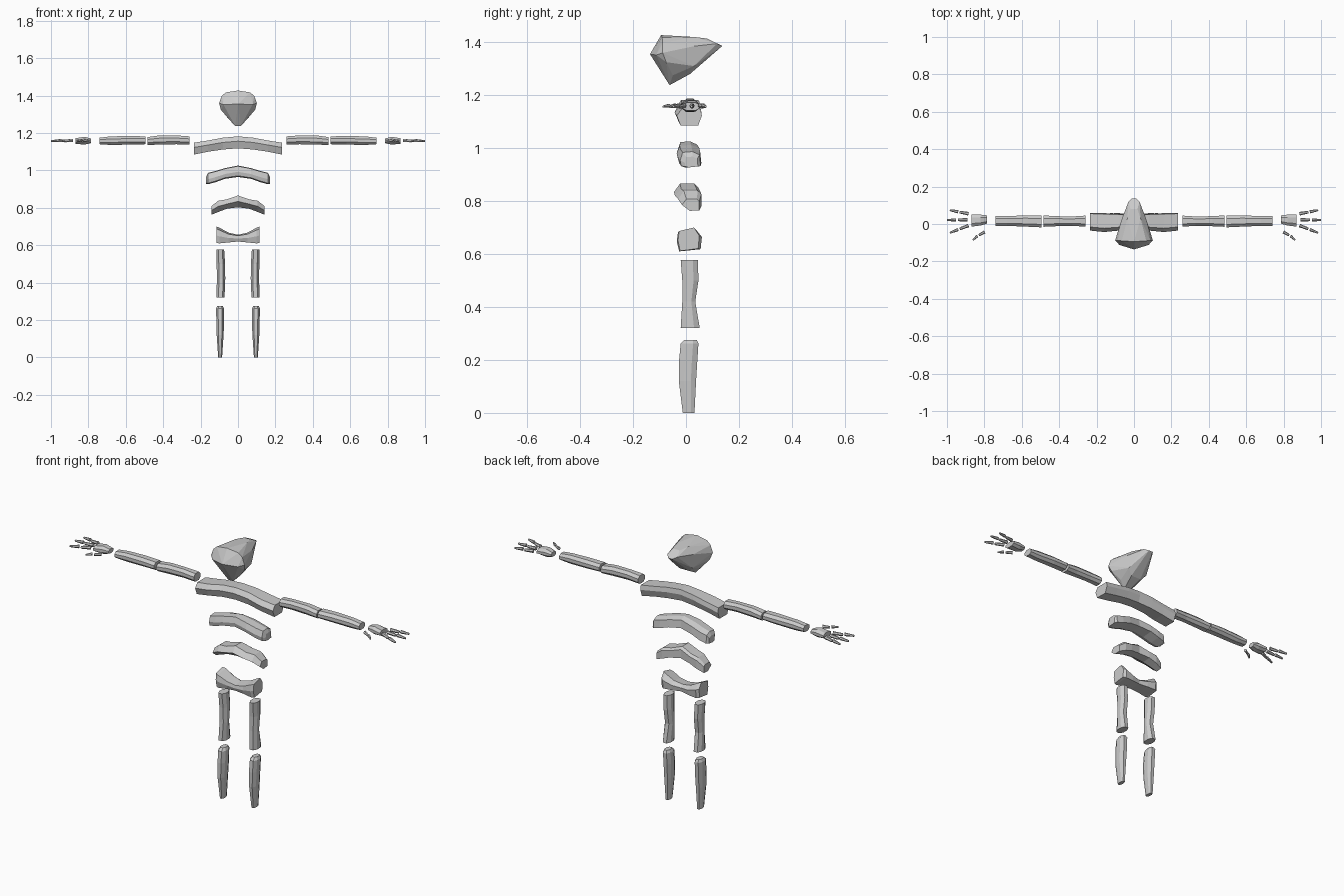
import bpy, bmesh
from mathutils import Vector

bone = bpy.data.materials.new("light grey")
bone.diffuse_color = (0.6, 0.6, 0.6, 1)


def finish(bm, name):
    bmesh.ops.recalc_face_normals(bm, faces=bm.faces)
    me = bpy.data.meshes.new(name)
    bm.to_mesh(me)
    bm.free()
    me.materials.append(bone)
    ob = bpy.data.objects.new(name, me)
    bpy.context.collection.objects.link(ob)
    return ob


def loft(name, rings):
    """Skin a list of rings and cap both ends."""
    bm = bmesh.new()
    vs = [[bm.verts.new(p) for p in r] for r in rings]
    n = len(vs[0])
    for a, b in zip(vs, vs[1:]):
        for i in range(n):
            j = (i + 1) % n
            bm.faces.new((a[i], a[j], b[j], b[i]))
    bm.faces.new(vs[0])
    bm.faces.new(vs[-1])
    return finish(bm, name)


def rib(name, stations, section):
    """Arched bar along x; half stations (x, bottom, top, front, back) are mirrored."""
    full = [(-s[0],) + s[1:] for s in reversed(stations) if s[0] > 0] + stations
    loft(name, [[(x, f + (b - f) * u, lo + (hi - lo) * v) for u, v in section]
                for x, lo, hi, f, b in full])


HEX = [(0, .3), (0, .7), (.25, 1), (.75, 1), (1, .7), (1, .3), (.75, 0), (.25, 0)]


def limb(name, axis, stations):
    """Both left and right limb; stations (t, u0, u1, v0, v1) along x or z."""
    for side, s in (("left", 1), ("right", -1)):
        rings = []
        for t, u0, u1, v0, v1 in stations:
            pts = [(u0 + (u1 - u0) * u, v0 + (v1 - v0) * v) for u, v in HEX]
            rings.append([(s * t, u, v) if axis == "x" else (s * u, v, t) for u, v in pts])
        loft(side + "_" + name, rings)


def knuckle(name, a, b, w0, w1):
    """Small six-sided finger bone from a to b (x, y), on both hands."""
    for side, s in (("left", 1), ("right", -1)):
        a3, b3 = Vector((a[0], a[1], 1.16)), Vector((b[0], b[1], 1.157))
        d = (b3 - a3).normalized()
        n = Vector((-d.y, d.x, 0))
        rings = []
        for t, w in ((0, w0), (.3, w0 * .85), (.75, w1), (1, w1 * .8)):
            c = a3.lerp(b3, t)
            ring = [c + n * w * u + Vector((0, 0, w * v)) for u, v in
                    ((-1, 0), (-.5, .9), (.5, .9), (1, 0), (.5, -.9), (-.5, -.9))]
            rings.append([(s * p.x, p.y, p.z) for p in ring])
        loft(side + "_" + name, rings)


# Head: faceted skull tapering to the back
half = [(0, -.094, 1.427), (.065, -.09, 1.417), (.087, -.088, 1.398), (.101, -.088, 1.36),
        (.078, -.112, 1.352), (0, -.136, 1.355), (.092, -.075, 1.325), (.015, -.062, 1.238),
        (.05, -.05, 1.275), (.06, .03, 1.31), (.03, .015, 1.28), (.064, .03, 1.385),
        (.035, .03, 1.42), (.018, .08, 1.414), (.03, .118, 1.395), (.012, .137, 1.386)]
bm = bmesh.new()
for x, y, z in half:
    for s in ((1, -1) if x else (1,)):
        bm.verts.new((s * x, y, z))
res = bmesh.ops.convex_hull(bm, input=bm.verts)
bmesh.ops.delete(bm, geom=list({g for g in res["geom_interior"] if isinstance(g, bmesh.types.BMVert)}),
                 context="VERTS")
bmesh.ops.dissolve_limit(bm, angle_limit=.09, verts=bm.verts, edges=bm.edges)
finish(bm, "head")

# Torso bars, from shoulders to pelvis
rib("shoulder_bar", [(0, 1.118, 1.182, -.035, .05), (.08, 1.112, 1.175, -.035, .055),
                     (.16, 1.1, 1.16, -.043, .058), (.235, 1.085, 1.148, -.035, .06)],
    [(0, .6), (.2, 1), (.95, 1), (1, .6), (.85, 0), (.15, 0)])
rib("upper_rib", [(0, .965, 1.026, -.03, .045), (.07, .955, 1.012, -.035, .055),
                  (.12, .937, .997, -.03, .058), (.16, .926, .987, -.022, .055),
                  (.17, .927, .968, -.005, .045)],
    [(0, .45), (.12, .95), (.6, 1), (.95, .8), (1, .1), (.3, 0), (.05, .1)])
rib("lower_rib", [(0, .803, .866, -.045, .045), (.06, .795, .845, -.042, .055),
                  (.105, .778, .838, -.03, .058), (.143, .763, .808, -.015, .05)],
    [(0, .5), (.25, 1), (.85, 1), (1, .8), (1, .05), (.45, 0)])
rib("pelvis", [(0, .62, .656, -.03, .045), (.05, .615, .667, -.03, .055),
               (.1, .61, .694, -.035, .06), (.114, .612, .7, -.03, .05)],
    [(0, .45), (.05, .85), (.75, 1), (1, .65), (.95, .1), (.1, 0)])

# Legs
limb("thigh", "z", [(.32, .072, .115, -.02, .052), (.42, .068, .113, -.014, .035),
                    (.5, .069, .114, -.014, .047), (.578, .074, .115, -.02, .045)])
limb("shin", "z", [(0, .085, .106, -.012, .032), (.12, .077, .114, -.027, .038),
                   (.2, .074, .116, -.026, .043), (.262, .075, .117, -.02, .047),
                   (.276, .082, .11, -.005, .04)])

# Arms
limb("upper_arm", "x", [(.258, -.014, .045, 1.138, 1.182), (.33, -.01, .04, 1.14, 1.187),
                        (.42, -.012, .042, 1.138, 1.187), (.485, -.015, .046, 1.136, 1.178)])
limb("forearm", "x", [(.495, -.018, .045, 1.14, 1.182), (.58, -.014, .046, 1.138, 1.184),
                      (.68, -.01, .042, 1.136, 1.182), (.74, -.012, .042, 1.14, 1.175)])
limb("palm", "x", [(.785, .002, .046, 1.146, 1.17), (.82, -.008, .05, 1.138, 1.18),
                   (.868, -.014, .052, 1.142, 1.172)])

# Thumb and three fingers, two bones each
knuckle("thumb_base", (.798, -.042), (.83, -.06), .009, .007)
knuckle("thumb_tip", (.837, -.064), (.862, -.086), .008, .005)
for name, a, b in (("front_finger", (.885, -.008), (.985, -.047)),
                   ("middle_finger", (.89, .023), (1.0, .021)),
                   ("back_finger", (.885, .055), (.985, .074))):
    a, b = Vector(a), Vector(b)
    knuckle(name + "_base", a, a.lerp(b, .47), .010, .008)
    knuckle(name + "_tip", a.lerp(b, .55), b, .009, .006)
